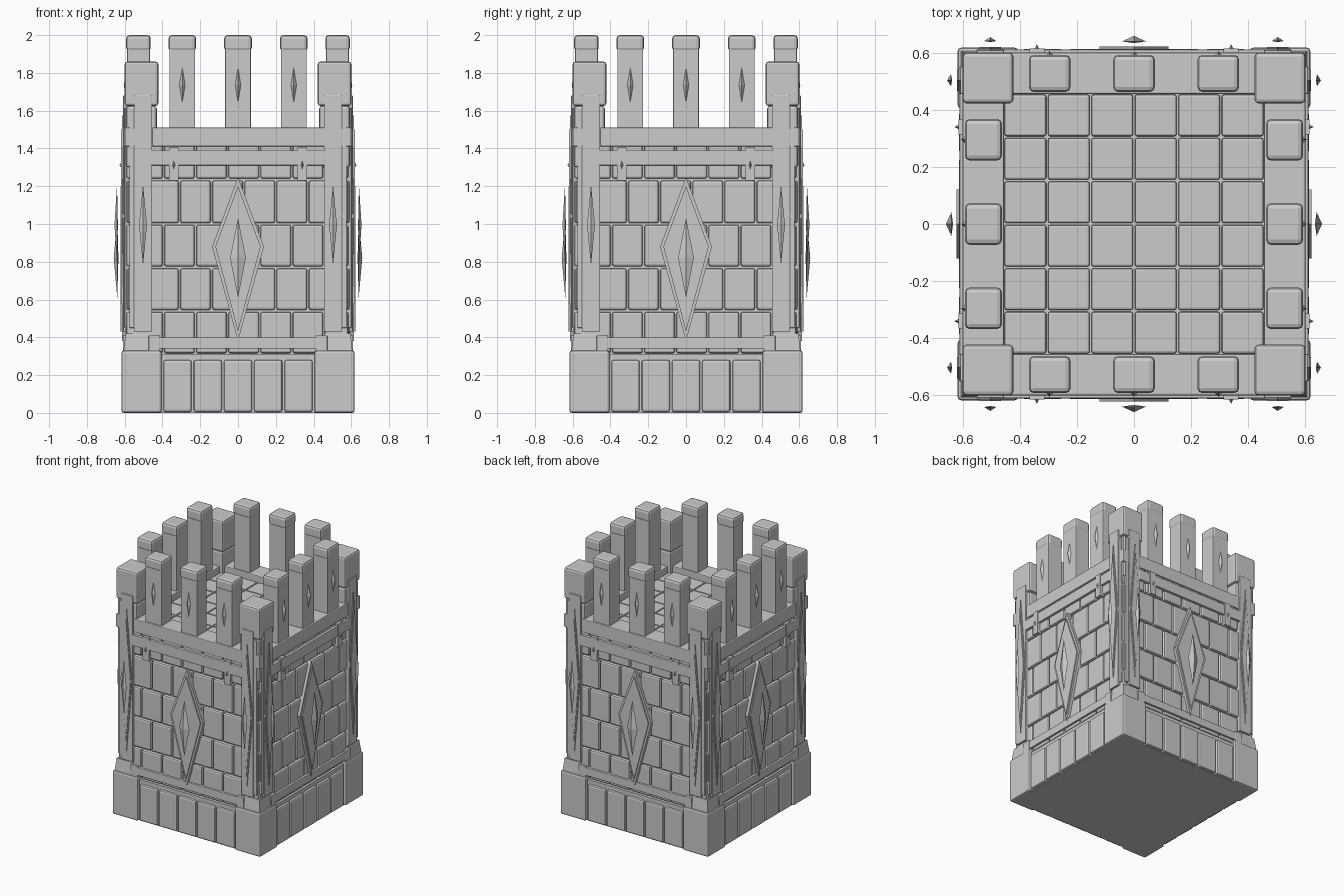
import bpy, bmesh
from math import pi
from mathutils import Matrix, Vector

cube = bpy.data.objects.get("Cube")
if cube:
    bpy.data.objects.remove(cube, do_unlink=True)

stone = bpy.data.materials.new("grey_stone")
GREY = (0.6, 0.6, 0.6, 1)
stone.diffuse_color = GREY
stone.use_nodes = True
stone.node_tree.nodes["Principled BSDF"].inputs["Base Color"].default_value = GREY


def box(bm, x0, x1, d0, d1, z0, z1, taper=0.0):
    """Box on the front side; d is the distance out from the centre."""
    m = Matrix.LocRotScale(Vector(((x0 + x1) / 2, -(d0 + d1) / 2, (z0 + z1) / 2)), None,
                           Vector((x1 - x0, d1 - d0, z1 - z0)))
    verts = bmesh.ops.create_cube(bm, size=1, matrix=m)["verts"]
    for v in verts:
        if v.co.z > (z0 + z1) / 2:
            v.co.y += taper if v.co.y < -(d0 + d1) / 2 else 0


def diamond(bm, x, half, z0, z1, d0, d1, mid=None):
    """Flat upright diamond plate."""
    mid = (z0 + z1) / 2 if mid is None else mid
    outline = [(x, z0), (x + half, mid), (x, z1), (x - half, mid)]
    back = [bm.verts.new((px, -d0, pz)) for px, pz in outline]
    front = [bm.verts.new((px, -d1, pz)) for px, pz in outline]
    bm.faces.new(front)
    bm.faces.new(back[::-1])
    for i in range(4):
        j = (i + 1) % 4
        bm.faces.new((front[i], back[i], back[j], front[j]))


def spike(bm, x, half, z0, z1, d0, d1):
    """Pointed gem: diamond outline with a raised tip and shallow back."""
    mid = (z0 + z1) / 2
    rim = [bm.verts.new((px, -(d0 * 0.75 + d1 * 0.25), pz))
           for px, pz in ((x, z0), (x + half, mid), (x, z1), (x - half, mid))]
    tip, back = bm.verts.new((x, -d1, mid)), bm.verts.new((x, -d0, mid))
    for i in range(4):
        j = (i + 1) % 4
        bm.faces.new((rim[i], rim[j], tip))
        bm.faces.new((rim[j], rim[i], back))


def finish(name, bm, bevel=0.0, four=True):
    """Repeat the part round all four sides and make the object."""
    if four:
        source = bm.verts[:] + bm.edges[:] + bm.faces[:]
        for k in (1, 2, 3):
            copy = bmesh.ops.duplicate(bm, geom=source)["geom"]
            verts = [g for g in copy if isinstance(g, bmesh.types.BMVert)]
            bmesh.ops.rotate(bm, verts=verts, cent=(0, 0, 0), matrix=Matrix.Rotation(k * pi / 2, 3, "Z"))
    bmesh.ops.recalc_face_normals(bm, faces=bm.faces[:])
    mesh = bpy.data.meshes.new(name)
    bm.to_mesh(mesh)
    bm.free()
    mesh.materials.append(stone)
    ob = bpy.data.objects.new(name, mesh)
    bpy.context.collection.objects.link(ob)
    if bevel:
        mod = ob.modifiers.new("worn_edges", "BEVEL")
        mod.width = bevel
        mod.segments = 2
    return ob


# Solid core behind the stonework
bm = bmesh.new()
box(bm, -0.595, 0.595, -0.595, 0.595, 0, 0.31)
box(bm, -0.57, 0.57, -0.57, 0.57, 0.3, 1.44)
finish("wall_core", bm, four=False)

# Base course and its large corner stones
bm = bmesh.new()
for i in range(5):
    x = -0.4 + 0.16 * i
    box(bm, x + 0.005, x + 0.155, 0.5, 0.612, 0.005, 0.28)
finish("base_blocks", bm, 0.012)
bm = bmesh.new()
box(bm, 0.405, 0.617, 0.405, 0.617, 0, 0.33)
finish("base_corner_stones", bm, 0.012)
bm = bmesh.new()
box(bm, 0.455, 0.607, 0.455, 0.607, 0.32, 0.42)
for v in bm.verts:
    if v.co.z > 0.4:
        v.co.x = min(v.co.x, 0.595)
        v.co.y = max(v.co.y, -0.595)
finish("base_corner_slopes", bm)

# Wall bricks in staggered rows
bm = bmesh.new()
rows = [0.31, 0.54, 0.77, 1.0, 1.235, 1.425]
for r in range(5):
    start = 0.115 if r % 2 == 0 else 0.03
    for k in range(-5, 5):
        x0 = max(start + 0.17 * k, -0.588)
        x1 = min(start + 0.17 * (k + 1), 0.588)
        if x1 - x0 > 0.03:
            box(bm, x0 + 0.004, x1 - 0.004, 0.53, 0.592, rows[r] + 0.005, rows[r + 1] - 0.005)
finish("wall_bricks", bm, 0.012)

# Bands across the bottom and top of each wall
bm = bmesh.new()
box(bm, -0.42, 0.42, 0.56, 0.607, 0.34, 0.4)
for s in (-1, 1):
    box(bm, s * 0.443 - 0.03, s * 0.443 + 0.03, 0.56, 0.61, 0.325, 0.41)
finish("lower_band", bm, 0.004)
bm = bmesh.new()
box(bm, -0.46, 0.46, 0.56, 0.61, 1.31, 1.39)
finish("upper_band", bm, 0.004)

# Brackets clipped over the upper band, each with a small stud
bm = bmesh.new()
for s in (-1, 1):
    x = s * 0.34
    box(bm, x - 0.026, x + 0.026, 0.57, 0.615, 1.23, 1.405)
    spike(bm, x, 0.01, 1.285, 1.34, 0.605, 0.628)
finish("band_brackets", bm)

# Parapet ring
bm = bmesh.new()
box(bm, -0.455, 0.6, 0.455, 0.6, 1.41, 1.51)
finish("parapet", bm, 0.006)

# Floor tiles inside the parapet
bm = bmesh.new()
pitch = 0.152
for i in range(6):
    for j in range(6):
        x, d = (i - 3) * pitch, (j - 3) * pitch
        box(bm, x + 0.003, x + pitch - 0.003, d + 0.003, d + pitch - 0.003, 1.4, 1.465)
finish("floor_tiles", bm, 0.008, four=False)

# Merlons with caps and slim gems
bm = bmesh.new()
caps = bmesh.new()
gems = bmesh.new()
for x in (-0.295, 0, 0.295):
    box(bm, x - 0.068, x + 0.068, 0.467, 0.587, 1.48, 1.93)
    box(caps, x - 0.073, x + 0.073, 0.462, 0.592, 1.915, 2.0)
    spike(gems, x, 0.016, 1.64, 1.83, 0.58, 0.605)
finish("merlons", bm, 0.004)
finish("merlon_caps", caps, 0.018)
finish("merlon_gems", gems)

# Corner pillars in two stones
bm = bmesh.new()
box(bm, 0.43, 0.593, 0.43, 0.593, 1.3, 1.625)
box(bm, 0.422, 0.6, 0.422, 0.6, 1.625, 1.86)
finish("corner_pillars", bm, 0.014)

# Upright corner plates with long diamonds and floating gems
plates = bmesh.new()
longs = bmesh.new()
gems = bmesh.new()
for s in (-1, 1):
    x = s * 0.503
    box(plates, x - 0.048, x + 0.048, 0.56, 0.608, 0.43, 1.68)
    box(plates, s * 0.562 - 0.013, s * 0.562 + 0.013, 0.56, 0.6, 0.45, 1.615)
    diamond(longs, x, 0.047, 0.505, 1.575, 0.6, 0.614)
    diamond(longs, x, 0.038, 0.58, 1.5, 0.61, 0.619)
    spike(gems, x, 0.021, 0.78, 1.21, 0.636, 0.654)
finish("corner_plates", plates, 0.003)
finish("corner_diamonds", longs)

# Large wall diamond with its floating gem
bm = bmesh.new()
diamond(bm, 0, 0.137, 0.38, 1.25, 0.57, 0.613, 0.88)
diamond(bm, 0, 0.12, 0.43, 1.2, 0.6, 0.621, 0.88)
finish("wall_diamonds", bm)
spike(gems, 0, 0.042, 0.61, 1.03, 0.633, 0.658)
finish("floating_gems", gems)
